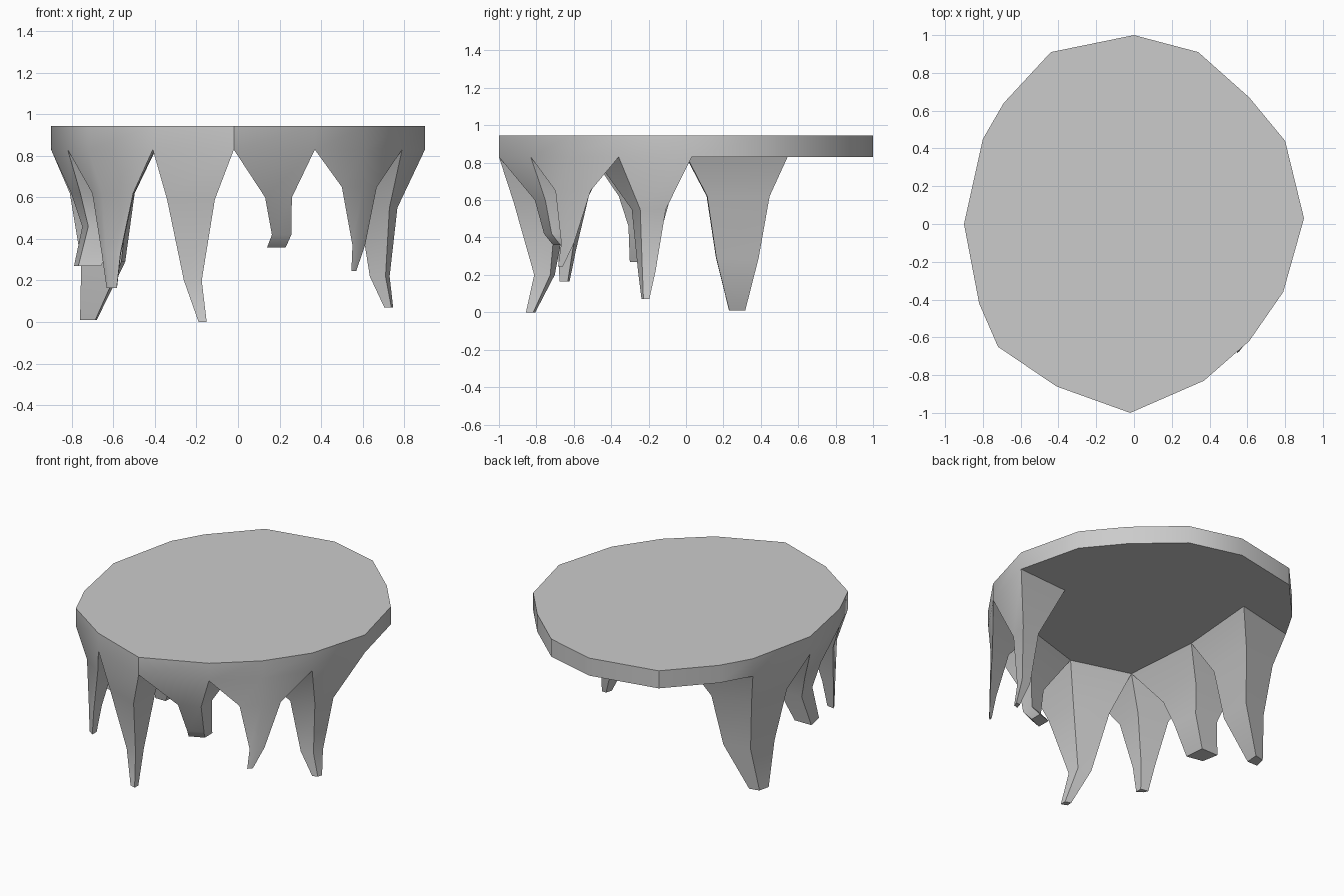
import bpy, bmesh
from mathutils import Vector

if "Cube" in bpy.data.objects:
    bpy.data.objects.remove(bpy.data.objects["Cube"])

TOP, UNDER = 0.945, 0.83

# Rim outline, clockwise from the back point
RIM = [(0, 1), (.34, .91), (.61, .67), (.80, .44), (.90, .03), (.79, -.36), (.61, -.62), (.37, -.83),
       (-.02, -1), (-.41, -.86), (-.72, -.65), (-.82, -.42), (-.90, 0), (-.80, .45), (-.69, .64), (-.44, .91)]
# Inner roots of the spikes, running from right round the front to the left
INNER = [(.54, .005), (.37, -.49), (-.02, -.61), (-.40, -.50), (-.44, .005), (-.396, .543)]

bm = bmesh.new()
top = [bm.verts.new((x, y, TOP)) for x, y in RIM]
rim = [bm.verts.new((x, y, UNDER)) for x, y in RIM]
inn = [bm.verts.new((x, y, UNDER)) for x, y in INNER]


def bridge(a, b):
    n = len(a)
    for i in range(n):
        j = (i + 1) % n
        bm.faces.new((a[i], a[j], b[j], b[i]))


def spike(root, sections):
    """Taper a root quad down through (z, centre x, centre y, scale) sections."""
    centre = sum((v.co for v in root), Vector()) / 4
    offsets = [v.co - centre for v in root]
    ring = root
    for z, cx, cy, s in sections:
        new = [bm.verts.new((cx + o.x * s, cy + o.y * s, z)) for o in offsets]
        bridge(ring, new)
        ring = new
    bm.faces.new(ring)


# Slab: top, rim band and the open part of the underside
bm.faces.new(top)
bridge(top, rim)
bm.faces.new(rim[13:] + rim[:5] + inn)

# Hanging spikes from right to left
spike([rim[4], rim[5], inn[1], inn[0]],
      [(.55, .68, -.19, .35), (.22, .685, -.205, .18), (.07, .727, -.215, .08)])
spike([rim[5], rim[6], rim[7], inn[1]],
      [(.65, .566, -.596, .40), (.37, .575, -.63, .145), (.245, .555, -.67, .055)])
spike([rim[7], rim[8], inn[2], inn[1]],
      [(.60, .195, -.72, .33), (.42, .21, -.695, .24), (.36, .185, -.65, .23)])
spike([rim[8], rim[9], inn[3], inn[2]],
      [(.59, -.225, -.77, .59), (.20, -.217, -.755, .22), (0, -.17, -.83, .10)])
spike([rim[9], rim[10], rim[11], inn[3]],
      [(.62, -.59, -.61, .48), (.33, -.605, -.63, .22), (.165, -.605, -.645, .12)])
spike([rim[11], rim[12], inn[4], inn[3]],
      [(.62, -.66, -.21, .55), (.46, -.656, -.21, .36), (.27, -.722, -.23, .26)])
spike([rim[12], rim[13], inn[5], inn[4]],
      [(.62, -.645, .265, .62), (.29, -.643, .265, .42), (.01, -.718, .27, .16)])

bmesh.ops.recalc_face_normals(bm, faces=bm.faces)
mesh = bpy.data.meshes.new("spiked_ledge")
bm.to_mesh(mesh)
bm.free()
ledge = bpy.data.objects.new("spiked_ledge", mesh)
bpy.context.collection.objects.link(ledge)

# Soft rim and spike flanks, crisp corners
bpy.context.view_layer.objects.active = ledge
ledge.select_set(True)
bpy.ops.object.shade_smooth_by_angle(angle=0.6)
